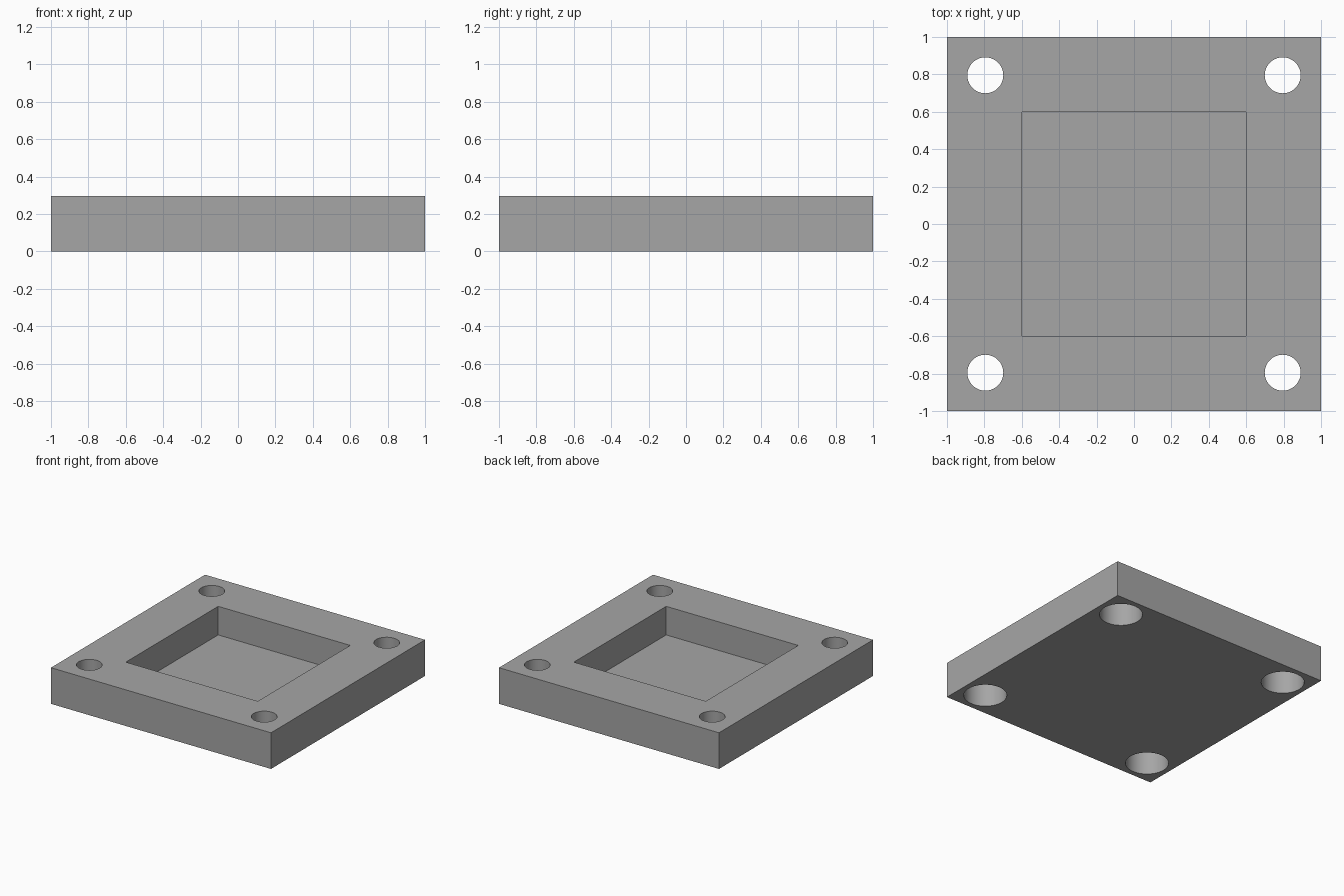
import bpy, math

if "Cube" in bpy.data.objects:
    bpy.data.objects.remove(bpy.data.objects["Cube"])

H = 0.297        # plate height
FLOOR = 0.062    # pocket floor height
STEP = 0.2       # top of each counterbore
HOLE = 0.795     # hole offset from centre

grey = bpy.data.materials.new("mid grey")
grey.diffuse_color = (0.38, 0.38, 0.38, 1)
grey.use_nodes = True
grey.node_tree.nodes["Principled BSDF"].inputs["Base Color"].default_value = grey.diffuse_color


def box(name, sx, sy, z0, z1):
    bpy.ops.mesh.primitive_cube_add(size=1, location=(0, 0, (z0 + z1) / 2))
    ob = bpy.context.object
    ob.name = name
    ob.scale = (sx, sy, z1 - z0)
    bpy.ops.object.transform_apply(location=True, scale=True)
    return ob


def cylinder(name, r, x, y, z0, z1):
    bpy.ops.mesh.primitive_cylinder_add(vertices=64, radius=r, depth=z1 - z0,
                                        location=(x, y, (z0 + z1) / 2))
    ob = bpy.context.object
    ob.name = name
    return ob


def cut(target, cutter):
    cutter.hide_render = True
    mod = target.modifiers.new("cut", 'BOOLEAN')
    mod.operation = 'DIFFERENCE'
    mod.solver = 'EXACT'
    mod.object = cutter
    bpy.context.view_layer.objects.active = target
    bpy.ops.object.modifier_apply(modifier=mod.name)
    bpy.data.objects.remove(cutter)


# Square base plate
plate = box("base_plate", 2, 2, 0, H)
plate.data.materials.append(grey)

# Square pocket in the top
cut(plate, box("pocket_cutter", 1.2, 1.2, FLOOR, H + 0.2))

# Corner screw holes, widened from below for the screw heads
for x in (-HOLE, HOLE):
    for y in (-HOLE, HOLE):
        cut(plate, cylinder("hole_cutter", 0.096, x, y, -0.2, H + 0.2))
        cut(plate, cylinder("counterbore_cutter", 0.162, x, y, -0.2, STEP))

# Smooth hole walls, sharp edges elsewhere
bpy.ops.object.select_all(action='DESELECT')
plate.select_set(True)
bpy.context.view_layer.objects.active = plate
bpy.ops.object.shade_smooth_by_angle(angle=math.radians(30))
